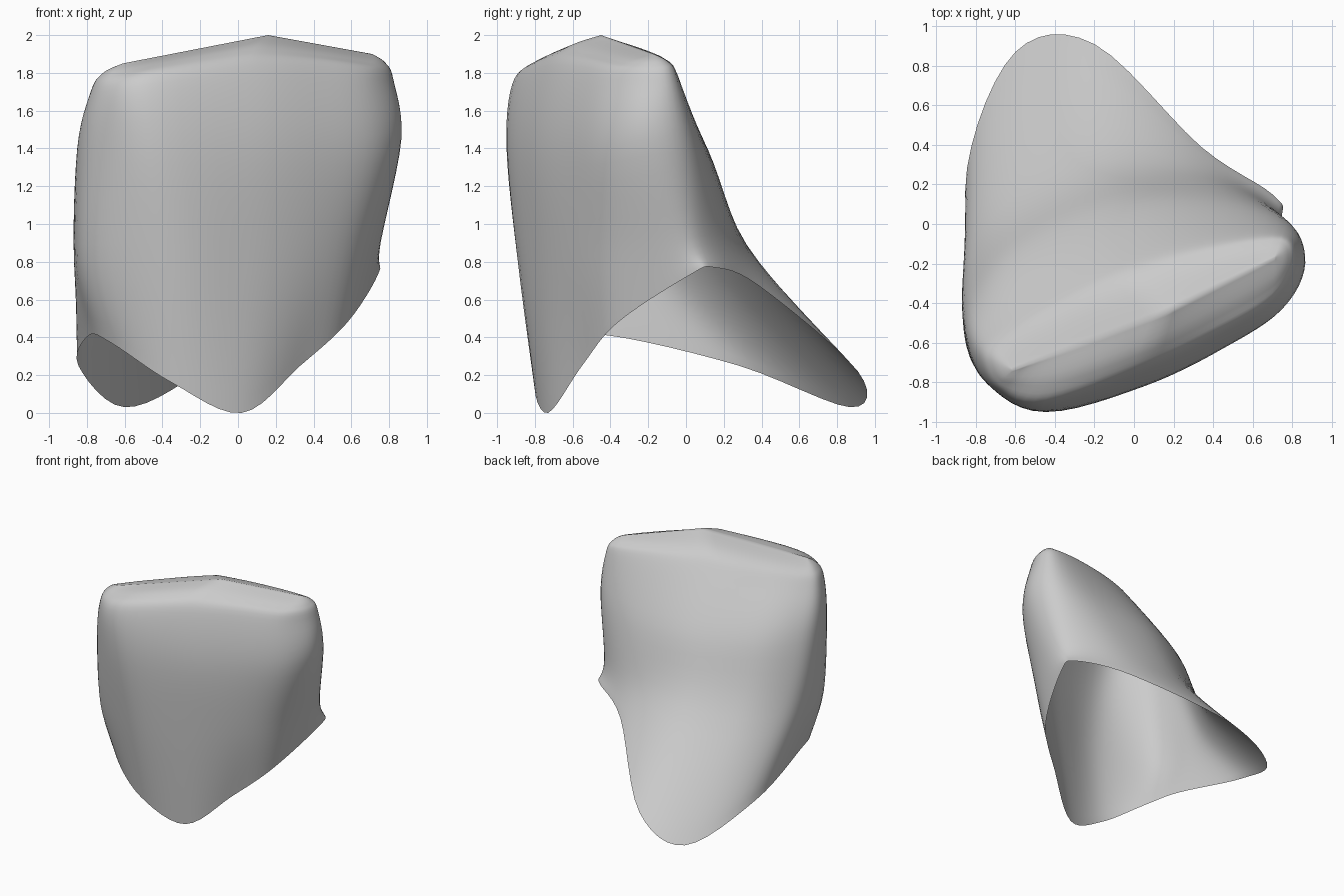
import bpy, bmesh
from mathutils import Vector

if "Cube" in bpy.data.objects:
    bpy.data.objects.remove(bpy.data.objects["Cube"])

# Cross-sections, counter-clockwise from the left side: left, front, right, back
RIM = [(-.79, -.41, .41), (-.67, -.67, .37), (-.35, -.80, .16), (.02, -.73, 0),
       (.33, -.55, .25), (.58, -.36, .48), (.74, .02, .73), (.70, .15, .77),
       (.34, .39, .67), (-.20, .91, .22), (-.60, .87, .03), (-.845, .28, .25)]
WAIST = [(-.865, -.40, .80), (-.78, -.72, .80), (-.38, -.89, .80), (.05, -.79, .80),
         (.42, -.60, .82), (.65, -.39, .85), (.755, -.08, .90), (.68, .10, .94),
         (.34, .26, .93), (-.17, .32, .87), (-.59, .15, .82), (-.825, -.12, .80)]
BELLY = [(-.85, -.56, 1.4), (-.75, -.80, 1.4), (-.44, -.95, 1.4), (.05, -.82, 1.4),
         (.45, -.63, 1.4), (.75, -.43, 1.4), (.865, -.19, 1.45), (.765, .02, 1.45),
         (.40, .11, 1.4), (-.10, .08, 1.4), (-.56, -.13, 1.4), (-.79, -.36, 1.4)]
SHOULDER = [(-.78, -.66, 1.7), (-.70, -.83, 1.7), (-.46, -.92, 1.74), (.05, -.75, 1.8),
            (.42, -.57, 1.8), (.70, -.40, 1.77), (.82, -.20, 1.76), (.75, -.05, 1.78),
            (.36, -.08, 1.8), (-.10, -.18, 1.78), (-.49, -.37, 1.73), (-.71, -.53, 1.7)]
# Position of each column along the biting ridge, 0 = left end, 1 = right end
RIDGE_T = [0, 0, .2, .5, .75, 1, 1, 1, .75, .5, .2, 0]
RIDGE = [Vector(p) for p in ((-.61, -.74, 1.85), (.16, -.45, 2.0), (.71, -.17, 1.9))]
COL_SUB, ROW_SUB = 6, 6


def spline(p0, p1, p2, p3, t):
    """Catmull-Rom point between p1 and p2."""
    return 0.5 * (2 * p1 + (p2 - p0) * t + (2 * p0 - 5 * p1 + 4 * p2 - p3) * t * t
                  + (3 * p1 - p0 - 3 * p2 + p3) * t ** 3)


def ridge(t):
    a, b, c = RIDGE
    return a.lerp(b, t * 2) if t < .5 else b.lerp(c, t * 2 - 1)


def around(ring, straight=False):
    n = len(ring)
    if straight:
        return [ring[i].lerp(ring[(i + 1) % n], s / COL_SUB)
                for i in range(n) for s in range(COL_SUB)]
    return [spline(ring[i - 1], ring[i], ring[(i + 1) % n], ring[(i + 2) % n], s / COL_SUB)
            for i in range(n) for s in range(COL_SUB)]


# Add the crown edge: a bevelled ring, then the ridge line itself
rings = [around([Vector(p) for p in r]) for r in (RIM, WAIST, BELLY, SHOULDER)]
crest = around([ridge(t) for t in RIDGE_T], straight=True)
bevel = []
for p, c in zip(rings[-1], crest):
    q = p.lerp(c, .38)
    q.z = p.z + (c.z - p.z) * .66
    bevel.append(q)
rings += [bevel, crest]

# Loft the open shell upwards from the rim
rows = []
last = len(rings) - 1
for k in range(last):
    a, b, c, d = (rings[min(max(j, 0), last)] for j in (k - 1, k, k + 1, k + 2))
    for s in range(ROW_SUB):
        rows.append([spline(*p, s / ROW_SUB) for p in zip(a, b, c, d)])
rows.append(rings[-1])

bm = bmesh.new()
grid = [[bm.verts.new(p) for p in row] for row in rows]
n = len(grid[0])
for lo, hi in zip(grid, grid[1:]):
    for i in range(n):
        j = (i + 1) % n
        bm.faces.new((lo[i], lo[j], hi[j], hi[i]))
# Front and back halves share the ridge points, so welding closes the top
bmesh.ops.remove_doubles(bm, verts=grid[-1], dist=.001)
for f in bm.faces:
    f.smooth = True

mesh = bpy.data.meshes.new("tooth_crown_shell")
bm.to_mesh(mesh)
bm.free()
shell = bpy.data.objects.new("tooth_crown_shell", mesh)
bpy.context.collection.objects.link(shell)

grey = bpy.data.materials.new("plain_grey")
grey.diffuse_color = (.6, .6, .6, 1)
grey.use_nodes = True
grey.node_tree.nodes["Principled BSDF"].inputs["Base Color"].default_value = grey.diffuse_color
mesh.materials.append(grey)
